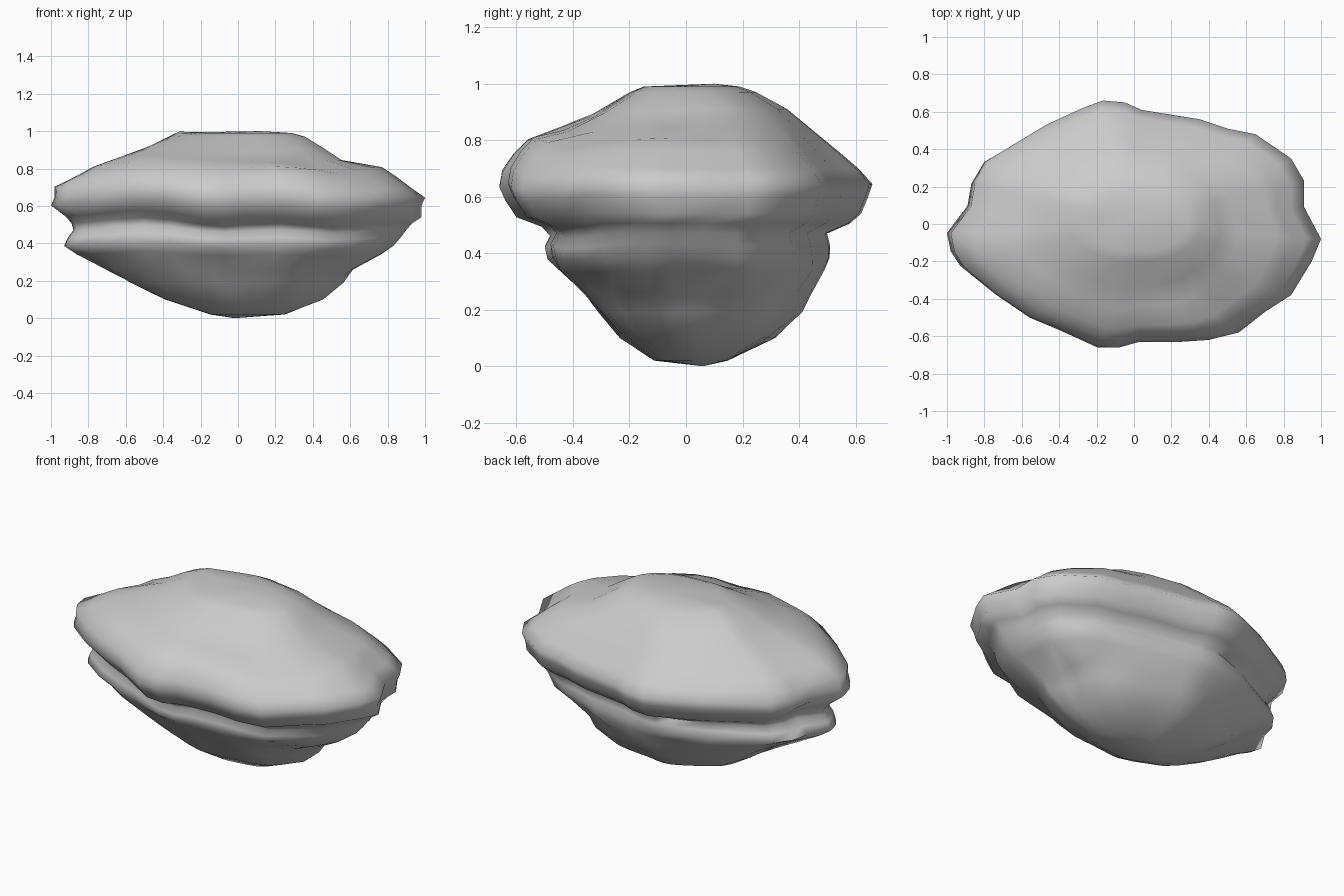
import bpy, bmesh, math

if "Cube" in bpy.data.objects:
    bpy.data.objects.remove(bpy.data.objects["Cube"])

# Widest outline of the rock seen from above
OUTLINE = [(1, -.08), (.91, .09), (.91, .23), (.84, .35), (.65, .48), (.5, .51),
           (.35, .56), (.04, .61), (-.05, .65), (-.17, .66), (-.28, .62), (-.48, .53),
           (-.8, .34), (-.87, .22), (-.89, .1), (-1, -.05), (-.98, -.15), (-.93, -.23),
           (-.75, -.38), (-.57, -.5), (-.4, -.57), (-.2, -.66), (-.08, -.66), (.03, -.63),
           (.25, -.63), (.4, -.62), (.56, -.58), (.7, -.47), (.84, -.38), (.95, -.2)]

# Layers: height, left, right, front and back reach
LAYERS = [(.02, .15, .25, .11, .15), (.10, .40, .45, .23, .31), (.19, .57, .55, .31, .40),
          (.26, .69, .61, .37, .44), (.34, .84, .78, .45, .50), (.385, .93, .83, .49, .51),
          (.43, .91, .87, .50, .51), (.47, .88, .90, .48, .50), (.505, .89, .93, .51, .58),
          (.54, .92, .98, .60, .62), (.60, 1.0, .98, .64, .645), (.645, .98, 1.0, .66, .66),
          (.70, .98, .92, .65, .61), (.76, .86, .84, .61, .54), (.81, .77, .77, .56, .48),
          (.86, .63, .56, .45, .42), (.91, .49, .46, .33, .36), (.97, .34, .36, .20, .25),
          (.99, .20, .29, .15, .19)]


def shift(x, y, z):
    """Height change: strata rise at the front left, a back hump and a front hollow."""
    body = min(1, max(0, 3 * (z - .2))) * min(1, max(0, 5 * (.95 - z)))
    front = min(1, max(0, -3 * y))
    rise = .025 * front * body * min(1, max(-.3, -4 * x - .5))
    rise += .012 * front * body * math.sin(9 * x)
    if z > .78:
        rise += .035 * math.exp(-((x + .36) / .13) ** 2 - ((y - .14) / .14) ** 2)
        rise -= .04 * math.exp(-((x - .25) / .4) ** 2 - ((y + .38) / .09) ** 2)
        rise -= .025 * math.exp(-((x - .62) / .1) ** 2 - (y / .3) ** 2)
    return rise


# Rock body: stacked rings, rounder towards the crown and the base
bm = bmesh.new()
rings = []
for z, left, right, front, back in LAYERS:
    ring = []
    own = max(.15, min(1, (z - .1) / .4, (1.05 - z) / .3))
    for x, y in OUTLINE:
        a = math.atan2(y / .66, x)
        r = (abs(math.cos(a)) ** 2.2 + abs(math.sin(a)) ** 2.2) ** (-1 / 2.2)
        ux = x * own + r * math.cos(a) * (1 - own)
        uy = y / .66 * own + r * math.sin(a) * (1 - own)
        # Small lumps on the lower half
        lump = 1 + .03 * math.sin(7 * a + 14 * z) * (z < .36)
        px = ux * (right if x > 0 else left) * lump
        py = uy * (back if y > 0 else front) * lump
        ring.append(bm.verts.new((px, py, z + shift(px, py, z))))
    rings.append(ring)
n = len(OUTLINE)
for a, b in zip(rings, rings[1:]):
    for i in range(n):
        j = (i + 1) % n
        bm.faces.new((a[i], a[j], b[j], b[i]))

# Underside and crown caps
low = bm.verts.new((-.02, .06, 0))
high = bm.verts.new((.12, .1, 1))
for i in range(n):
    j = (i + 1) % n
    bm.faces.new((low, rings[0][j], rings[0][i]))
    bm.faces.new((high, rings[-1][i], rings[-1][j]))
bmesh.ops.recalc_face_normals(bm, faces=bm.faces)

mesh = bpy.data.meshes.new("layered_rock")
bm.to_mesh(mesh)
bm.free()
rock = bpy.data.objects.new("layered_rock", mesh)
bpy.context.collection.objects.link(rock)
bpy.context.view_layer.objects.active = rock
rock.select_set(True)
bpy.ops.object.shade_smooth_by_angle(angle=math.radians(80))
